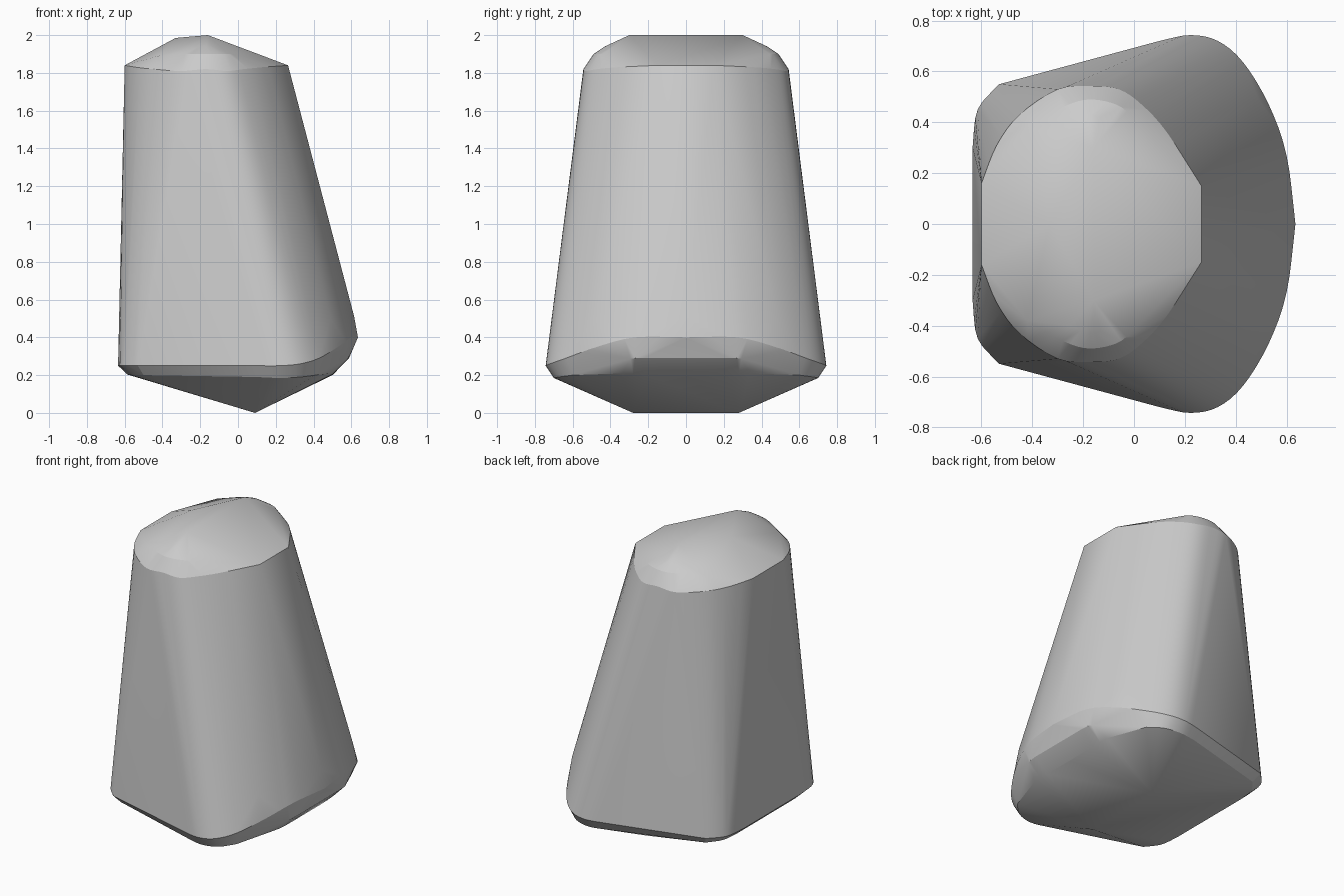
import bpy, bmesh, math
from mathutils import Vector

cube = bpy.data.objects.get("Cube")
if cube:
    bpy.data.objects.remove(cube)

grey = bpy.data.materials.new("plain grey")
grey.use_nodes = True
colour = (0.6, 0.6, 0.6, 1)
grey.diffuse_color = colour
grey.node_tree.nodes["Principled BSDF"].inputs["Base Color"].default_value = colour


def smooth_path(points, steps=4):
    """Catmull-Rom curve through the points."""
    pts = [Vector(p) for p in points]
    pts = [2 * pts[0] - pts[1]] + pts + [2 * pts[-1] - pts[-2]]
    out = []
    for a, b, c, d in zip(pts, pts[1:], pts[2:], pts[3:]):
        for i in range(steps):
            t = i / steps
            out.append(b + (c - a) * t / 2 + (2 * a - 5 * b + 4 * c - d) * t * t / 2
                       + (3 * b - a - 3 * c + d) * t ** 3 / 2)
    return out + [pts[-2]]


# Half outlines (y positive), mirrored later
paths = [
    # widest line round the base: narrow end, corner, broad curved end
    [(-.635, .3, .25), (-.615, .45, .25), (-.53, .55, .25)],
    [(.1, .72, .25), (.22, .743, .25), (.33, .72, .26), (.43, .635, .29),
     (.53, .47, .35), (.6, .27, .4), (.635, 0, .4)],
    # rounded lower edge
    [(-.585, .3, .203), (-.565, .42, .2), (-.5, .51, .2)],
    [(.1, .68, .19), (.22, .70, .185), (.33, .675, .19), (.41, .6, .2)],
    [(.41, .6, .2), (.46, .48, .22), (.5, .28, .205), (.5, 0, .2)],
    [(.46, .53, .25), (.54, .32, .27), (.585, .27, .29), (.587, 0, .29)],
    # upper edge of the broad end
    [(.49, .49, .5), (.57, .27, .5), (.615, 0, .51)],
    # shoulder
    [(-.6, .16, 1.84), (-.54, .31, 1.83), (-.45, .43, 1.82), (-.3, .53, 1.81),
     (-.17, .543, 1.82), (-.06, .53, 1.81), (.03, .47, 1.82), (.13, .36, 1.83),
     (.265, .15, 1.84)],
    # rounded top edge
    [(-.42, .38, 1.89), (-.28, .46, 1.9), (-.17, .49, 1.9), (-.05, .46, 1.9),
     (.02, .38, 1.89)],
    [(-.25, .4, 1.94), (-.17, .43, 1.94), (-.1, .4, 1.94)],
]
points = [p for path in paths for p in smooth_path(path)]
# Bottom keel, top ridge and top point
points += [Vector(p) for p in [(.09, .28, 0), (-.16, .3, 2), (-.33, 0, 1.985)]]

# Stone body: hull of the mirrored outlines
bm = bmesh.new()
for p in points:
    for side in (1, -1):
        bm.verts.new((p.x, p.y * side, p.z))
bmesh.ops.remove_doubles(bm, verts=bm.verts, dist=0.002)
hull = bmesh.ops.convex_hull(bm, input=bm.verts)
loose = [v for v in bm.verts if not v.link_faces]
bmesh.ops.delete(bm, geom=loose, context='VERTS')
bmesh.ops.dissolve_limit(bm, angle_limit=math.radians(1), verts=bm.verts, edges=bm.edges)
bmesh.ops.recalc_face_normals(bm, faces=bm.faces)

mesh = bpy.data.meshes.new("tapered_block")
bm.to_mesh(mesh)
bm.free()
mesh.materials.append(grey)
block = bpy.data.objects.new("tapered_block", mesh)
bpy.context.collection.objects.link(block)
bpy.context.view_layer.objects.active = block
block.select_set(True)
bpy.ops.object.shade_smooth_by_angle(angle=math.radians(20))
